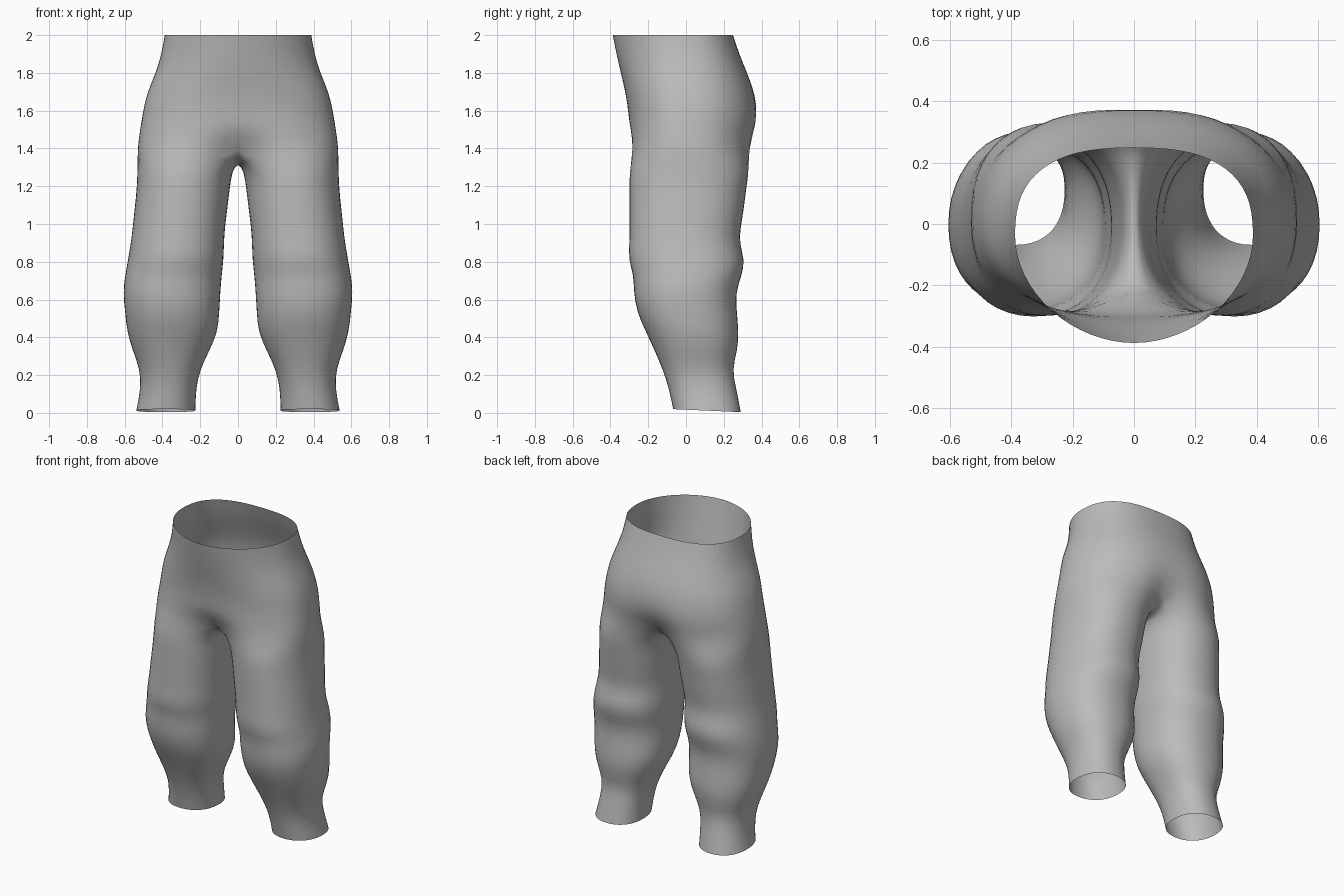
import bpy, bmesh, math

if "Cube" in bpy.data.objects:
    bpy.data.objects.remove(bpy.data.objects["Cube"])

OUT, INN = 17, 7     # points round the outside of a half, and along the crotch seam

grey = bpy.data.materials.new("cloth grey")
grey.diffuse_color = (0.5, 0.5, 0.5, 1)
grey.use_nodes = True
grey.node_tree.nodes["Principled BSDF"].inputs["Base Color"].default_value = grey.diffuse_color


def spow(v, n):
    """Signed power used for rounded-box outlines."""
    return math.copysign(abs(v) ** (2 / n), v)


def torso_ring(z, xm, yf, yb, yc, nf, nb, dent_f, dent_b):
    """Half outline from front centre round the hip to back centre."""
    pts = []
    for i in range(OUT):
        t = math.pi * (i / (OUT - 1) - 0.5)
        n = nf if t < 0 else nb
        x = 0.0 if i in (0, OUT - 1) else xm * spow(math.cos(t), n)
        y = yc + (yb - yc if t > 0 else yc - yf) * spow(math.sin(t), n)
        dent = math.exp(-(x / 0.11) ** 2)
        y += dent_f * dent if t < 0 else -dent_b * dent
        pts.append((x, y, z))
    return pts


def leg_ring(z, xi, xo, yf, yb, tilt=0.0):
    """Full leg outline, starting front-inner and passing the outside first."""
    angles = [-130 + 260 * i / (OUT - 1) for i in range(OUT)]
    angles += [130 + 100 * i / (INN + 1) for i in range(1, INN + 1)]
    pts = []
    for a in map(math.radians, angles):
        c, s = spow(math.cos(a), 2.25), spow(math.sin(a), 2.25)
        pts.append(((xi + xo) / 2 + (xo - xi) / 2 * c,
                    (yf + yb) / 2 + (yb - yf) / 2 * s, z - tilt * s))
    return pts


# Waist to crotch: z, half width, front, back, centre y, exponents, centre dents
TORSO = [
    (2.00, .390, -.390, .250, -.04, 1.9, 2.6, 0, 0),
    (1.90, .407, -.370, .283, -.03, 1.95, 2.5, 0, 0),
    (1.80, .437, -.347, .325, -.02, 2.05, 2.4, 0, 0),
    (1.69, .487, -.320, .368, -.01, 2.2, 2.3, 0, 0),
    (1.58, .508, -.305, .387, 0, 2.3, 2.3, 0, .01),
    (1.49, .522, -.305, .380, 0, 2.4, 2.3, .01, .03),
    (1.41, .534, -.303, .365, 0, 2.5, 2.3, .10, .09),
]

# Thigh to hem: z, inner x, outer x, front, back
LEGS = [
    (1.28, .030, .535, -.303, .338),
    (1.19, .042, .538, -.303, .322),
    (1.08, .055, .550, -.303, .310),
    (0.98, .068, .560, -.303, .292),
    (0.90, .073, .570, -.303, .285),
    (0.81, .075, .585, -.308, .315),
    (0.73, .085, .600, -.280, .300),
    (0.64, .092, .612, -.280, .265),
    (0.53, .098, .600, -.262, .272),
    (0.43, .105, .590, -.215, .282),
    (0.33, .150, .560, -.168, .275),
    (0.23, .200, .520, -.125, .245),
    (0.13, .222, .516, -.092, .268),
    (0.012, .225, .540, -.070, .292, .008),
]

bm = bmesh.new()


def add(points):
    return [bm.verts.new(p) for p in points]


def loft(upper, lower, closed):
    n = len(upper)
    for i in range(n if closed else n - 1):
        j = (i + 1) % n
        bm.faces.new((upper[i], lower[i], lower[j], upper[j]))


# Hips and seat
torso = [add(torso_ring(*row)) for row in TORSO]
for a, b in zip(torso, torso[1:]):
    loft(a, b, False)

# Crotch seam on the centre plane
back, front = torso[-1][-1].co, torso[-1][0].co
seam = []
for i in range(1, INN + 1):
    s = i / (INN + 1)
    seam.append((0, back.y + (front.y - back.y) * s,
                 front.z - 0.085 * math.sin(math.pi * s) ** 0.8))

# Leg
rings = [torso[-1] + add(seam)] + [add(leg_ring(*row)) for row in LEGS]
for a, b in zip(rings, rings[1:]):
    loft(a, b, True)

mesh = bpy.data.meshes.new("trousers")
bm.to_mesh(mesh)
bm.free()
mesh.materials.append(grey)
trousers = bpy.data.objects.new("trousers", mesh)
bpy.context.collection.objects.link(trousers)
for p in mesh.polygons:
    p.use_smooth = True

# Other half, then soften the cloth
mirror = trousers.modifiers.new("mirror", 'MIRROR')
mirror.use_clip = True
mirror.merge_threshold = 0.0005
soft = trousers.modifiers.new("soften", 'SUBSURF')
soft.levels = soft.render_levels = 1
